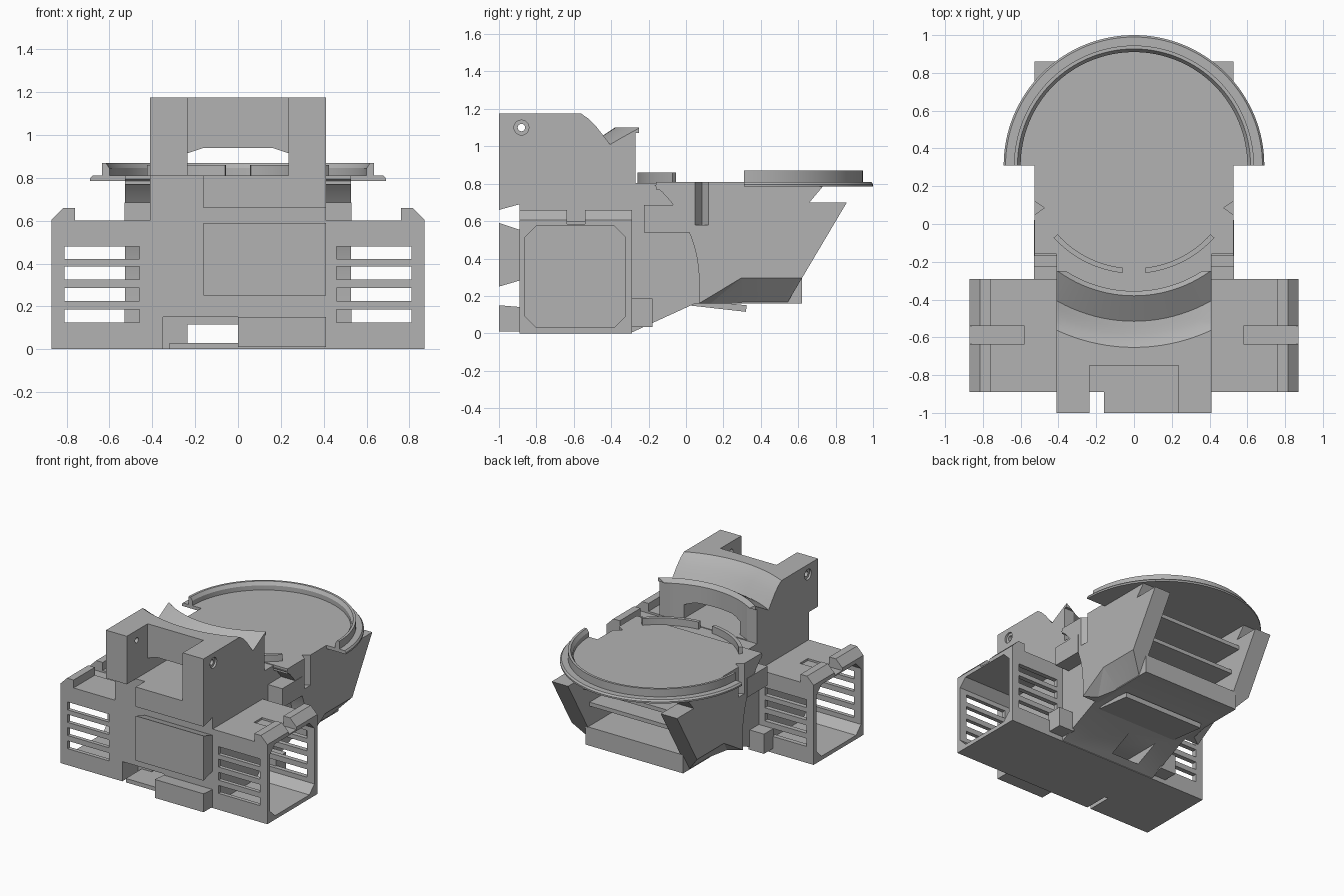
import bpy, bmesh
from math import sin, cos, pi, radians
from mathutils import Vector

cube = bpy.data.objects.get("Cube")
if cube:
    bpy.data.objects.remove(cube)

grey = bpy.data.materials.new("plain_grey")
grey.use_nodes = True
grey.diffuse_color = (0.45, 0.45, 0.45, 1)
grey.node_tree.nodes["Principled BSDF"].inputs["Base Color"].default_value = (0.45, 0.45, 0.45, 1)
DISC_Y = 0.31


def finish(name, bm):
    bmesh.ops.recalc_face_normals(bm, faces=bm.faces)
    mesh = bpy.data.meshes.new(name)
    bm.to_mesh(mesh)
    bm.free()
    mesh.materials.append(grey)
    ob = bpy.data.objects.new(name, mesh)
    bpy.context.collection.objects.link(ob)
    return ob


def hull(name, points):
    bm = bmesh.new()
    for p in points:
        bm.verts.new(p)
    bmesh.ops.convex_hull(bm, input=bm.verts)
    bmesh.ops.dissolve_limit(bm, angle_limit=0.01, verts=bm.verts, edges=bm.edges)
    return finish(name, bm)


def box(name, x0, x1, y0, y1, z0, z1):
    return hull(name, [(x, y, z) for x in (x0, x1) for y in (y0, y1) for z in (z0, z1)])


def side_profile(name, x0, x1, yz):
    """Extrude a y-z outline along x."""
    bm = bmesh.new()
    face = bm.faces.new([bm.verts.new((x0, y, z)) for y, z in yz])
    out = bmesh.ops.extrude_face_region(bm, geom=[face])
    bmesh.ops.translate(bm, vec=(x1 - x0, 0, 0),
                        verts=[v for v in out["geom"] if isinstance(v, bmesh.types.BMVert)])
    return finish(name, bm)


def sweep(name, rz, start, end, steps=48):
    """Turn an r-z outline about the disc axis through an arc, with end caps."""
    bm = bmesh.new()
    rings = []
    for i in range(steps + 1):
        a = radians(start + (end - start) * i / steps)
        rings.append([bm.verts.new((r * cos(a), DISC_Y + r * sin(a), z)) for r, z in rz])
    n = len(rz)
    for a, b in zip(rings, rings[1:]):
        for k in range(n):
            bm.faces.new((a[k], a[(k + 1) % n], b[(k + 1) % n], b[k]))
    bm.faces.new(rings[0])
    bm.faces.new(rings[-1])
    return finish(name, bm)


def rod(name, x0, x1, y, z, r, n=24):
    return side_profile(name, x0, x1,
                        [(y + r * cos(2 * pi * i / n), z + r * sin(2 * pi * i / n)) for i in range(n)])


def cut(ob, *cutters, keep=False):
    for c in cutters:
        mod = ob.modifiers.new("cut", 'BOOLEAN')
        mod.operation = 'DIFFERENCE'
        mod.solver = 'EXACT'
        mod.object = c
        bpy.context.view_layer.objects.active = ob
        bpy.ops.object.modifier_apply(modifier=mod.name)
        if not keep:
            bpy.data.objects.remove(c)


def mirrored(ob):
    bpy.context.view_layer.objects.active = ob
    mod = ob.modifiers.new("mirror", 'MIRROR')
    mod.use_axis = (True, False, False)
    bpy.ops.object.modifier_apply(modifier=mod.name)
    return ob


# Wide housing: open octagonal tunnel at each end, vents front and back
housing = box("housing", -0.87, 0.87, -0.89, -0.29, 0, 0.6)
y0, y1, z0, z1, c = -0.86, -0.325, 0.03, 0.575, 0.06
octagon = [(y0 + c, z0), (y1 - c, z0), (y1, z0 + c), (y1, z1 - c),
           (y1 - c, z1), (y0 + c, z1), (y0, z1 - c), (y0, z0 + c)]
for s in (-1, 1):
    cut(housing, side_profile("bay_cutter", 0.42 * s, 0.9 * s, octagon))
    cut(housing, box("top_slot_cutter", 0.58 * s, 0.9 * s, -0.635, -0.54, 0.585, 0.7))
    for z in (0.125, 0.225, 0.325, 0.42):
        cut(housing, box("vent_cutter", 0.46 * s, 0.81 * s, -1, -0.2, z, z + 0.06))

# Chamfered corner lips on top of the housing
for name, a, b in (("front_lip", -0.89, -0.635), ("back_lip", -0.54, -0.29)):
    mirrored(hull(name, [(x, y, z) for y in (a, b) for x, z in
                         ((0.76, 0.59), (0.76, 0.66), (0.815, 0.66), (0.87, 0.605), (0.87, 0.59))]))

# Central trunk with sloped underside
trunk = side_profile("trunk", -0.41, 0.41,
                     [(-0.3, 0), (0.05, 0.16), (0.62, 0.16), (0.62, 0.3), (0.25, 0.3),
                      (0.25, 0.805), (-0.3, 0.805)])
# Cable passage under the body
passage = box("passage_cutter", -0.235, 0, -1, 0.15, 0.03, 0.115)
cut(housing, passage, keep=True)
cut(trunk, passage)
cut(housing, box("front_notch_cutter", -0.35, 0, -1, -0.7, 0.03, 0.15),
    box("lip_cutter", -0.35, -0.32, -1, -0.7, -0.1, 0.04))

# Tapered blocks on the front
for name, xa, lo, hi, lo_b, hi_b in (("lower_front_block", 0, 0.01, 0.15, 0.01, 0.14),
                                     ("middle_front_block", -0.16, 0.25, 0.59, 0.285, 0.55)):
    hull(name, [(x, y, z) for x in (xa, 0.41) for y, z in
                ((-1, lo), (-1, hi), (-0.88, lo_b), (-0.88, hi_b))])

# Tower with two arms, bridged by a curved saddle
tower = box("tower", -0.41, 0.41, -1, -0.25, 0.595, 1.175)
cut(tower,
    box("notch_cutter", -0.235, 0.235, -1.1, -0.75, 0.81, 1.3),
    hull("tunnel_cutter", [(x, y, z) for y in (-0.8, -0.1) for x, z in
                           ((-0.235, 0.81), (0.235, 0.81), (0.235, 0.915), (0.16, 0.94),
                            (-0.16, 0.94), (-0.235, 0.915))]),
    box("corner_cutter", -0.5, -0.16, -1.1, -0.89, 0.5, 0.81),
    side_profile("underside_cutter", -0.5, 0.5,
                 [(-1.1, 0.5), (-0.89, 0.5), (-0.89, 0.69), (-1, 0.66), (-1.1, 0.63)]),
    box("back_cutter", -0.5, 0.5, -0.27, -0.1, 0.5, 1.07),
    sweep("saddle_cutter", [(0.3, 0.812), (0.665, 0.812), (0.665, 1.07), (0.69, 1.1),
                            (0.825, 1.01), (0.855, 1.055), (0.89, 1.105), (0.93, 1.15),
                            (0.97, 1.18), (0.97, 1.3), (0.3, 1.3)], 200, 340),
    rod("pin_cutter", -0.5, 0.5, -0.88, 1.1, 0.02))
for s in (-1, 1):
    cut(tower, rod("counterbore_cutter", 0.395 * s, 0.5 * s, -0.88, 1.1, 0.04))

# Side cheeks with a concave front edge and chamfered bottom
arc = [(-0.6 + 0.67 * cos(radians(a)), 0.28 + 0.67 * sin(radians(a))) for a in range(50, -1, -5)]
cheek = side_profile("side_cheek", 0.39, 0.527,
                     arc + [(0.07, 0.16), (0.54, 0.16), (0.86, 0.7), (0.66, 0.7), (0.74, 0.795), (0.31, 0.805)])
cut(cheek,
    hull("chamfer_cutter", [(0.53, 0.3, 0.3), (0.53, 1, 0.3), (0.4, 0.3, 0.155), (0.4, 1, 0.155),
                            (0.53, 0.06, 0.155), (0.53, 0.06, 0.1), (0.4, 0.06, 0.1),
                            (0.53, 1, 0.1), (0.4, 1, 0.1)]),
    hull("groove_cutter", [(x, y, z) for z in (0.58, 0.9) for x, y in
                           ((0.475, 0.085), (0.54, 0.04), (0.54, 0.13))]))
mirrored(cheek)

# Rear shelves between the cheeks
for name, z, back in (("lower_shelf", 0.45, 0.6), ("upper_shelf", 0.61, 0.68)):
    box(name, -0.4, 0.4, 0.2, back, z, z + 0.03)

# Deck and half disc with raised rims
deck = box("deck", -0.527, 0.527, -0.16, 0.32, 0.77, 0.81)
cut(deck, *[hull("deck_groove_cutter", [(s * x, y, z) for z in (0.5, 0.9) for x, y in
                                        ((0.475, 0.085), (0.54, 0.04), (0.54, 0.13))]) for s in (-1, 1)])
sweep("half_disc", [(0.01, 0.785), (0.69, 0.785), (0.69, 0.797), (0.68, 0.81), (0.01, 0.81)], 0, 180, 64)
box("disc_centre", -0.02, 0.02, 0.3, 0.33, 0.785, 0.81)
sweep("outer_rim", [(0.6, 0.8), (0.635, 0.8), (0.635, 0.87), (0.617, 0.87), (0.6, 0.845)], 0, 180, 64)
for name, a in (("front_rim_left", 276), ("front_rim_right", 222)):
    sweep(name, [(0.545, 0.8), (0.572, 0.8), (0.572, 0.86), (0.545, 0.86)], a, a + 42, 16)

# Clips between the housing and the cheeks, and a thin tilted plate underneath
mirrored(box("upper_clip", 0.4, 0.53, -0.225, 0.02, 0.54, 0.685))
mirrored(box("lower_clip", 0.4, 0.53, -0.3, -0.18, 0.035, 0.185))
side_profile("under_plate", -0.34, 0.34, [(-0.035, 0.155), (0.32, 0.115), (0.325, 0.15), (-0.03, 0.185)])

# Shading
for ob in bpy.context.scene.objects:
    ob.select_set(ob.type == 'MESH')
bpy.context.view_layer.objects.active = housing
bpy.ops.object.shade_smooth_by_angle(angle=radians(25))
